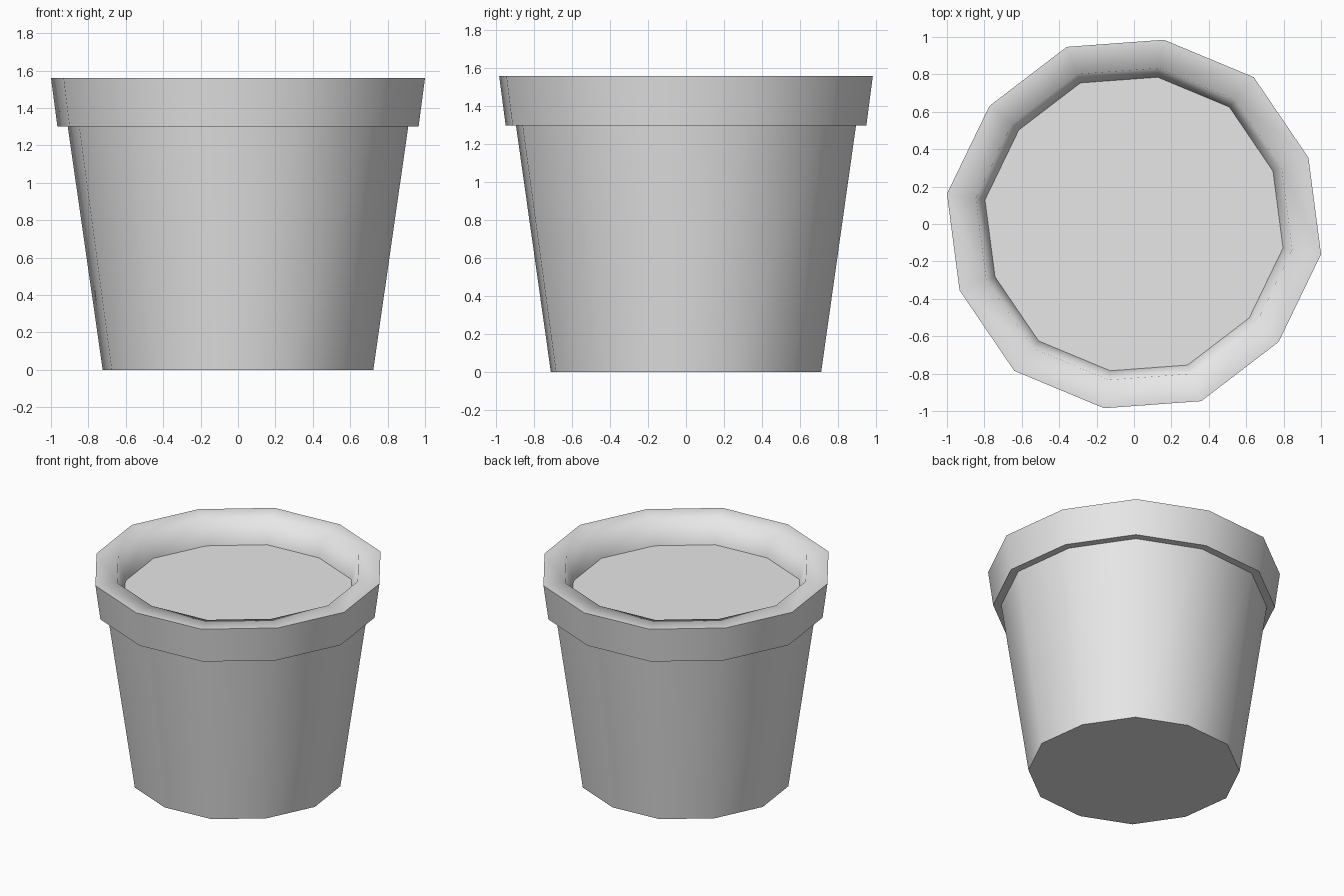
import bpy
import bmesh
import math

SIDES = 12
START = math.radians(-9.2)

cube = bpy.data.objects.get("Cube")
if cube:
    bpy.data.objects.remove(cube, do_unlink=True)

grey = bpy.data.materials.new("light grey")
colour = (0.8, 0.8, 0.8, 1)
grey.use_nodes = True
grey.diffuse_color = colour
bsdf = next(n for n in grey.node_tree.nodes if n.type == 'BSDF_PRINCIPLED')
bsdf.inputs["Base Color"].default_value = colour


def ring(bm, radius, z):
    """Twelve-sided ring whose alternate corners are slightly pulled in."""
    verts = []
    for i in range(SIDES):
        a = START + i * math.tau / SIDES
        r = radius * (0.985 if i % 2 else 1)
        verts.append(bm.verts.new((r * math.cos(a), r * math.sin(a), z)))
    return verts


def finish(bm, name):
    mesh = bpy.data.meshes.new(name)
    bm.to_mesh(mesh)
    bm.free()
    mesh.materials.append(grey)
    obj = bpy.data.objects.new(name, mesh)
    bpy.context.collection.objects.link(obj)


# Pot: outer wall, stepped rim, and inner wall; each row is radius, height, hard edge
profile = [
    (0.733, 0.0, True),
    (0.922, 1.3, True),
    (0.978, 1.3, True),
    (1.013, 1.56, True),
    (0.857, 1.56, False),
    (0.807, 1.375, True),
]
bm = bmesh.new()
rings = [ring(bm, r, z) for r, z, hard in profile]
for low, high in zip(rings, rings[1:]):
    for i in range(SIDES):
        j = (i + 1) % SIDES
        bm.faces.new((low[i], low[j], high[j], high[i])).smooth = True
bm.faces.new(rings[0][::-1])
for loop, (r, z, hard) in zip(rings, profile):
    for i in range(SIDES):
        bm.edges.get((loop[i], loop[(i + 1) % SIDES])).smooth = not hard
finish(bm, "pot")

# Soil: flat surface inside the rim
bm = bmesh.new()
bm.faces.new(ring(bm, 0.807, 1.375))
finish(bm, "soil")
